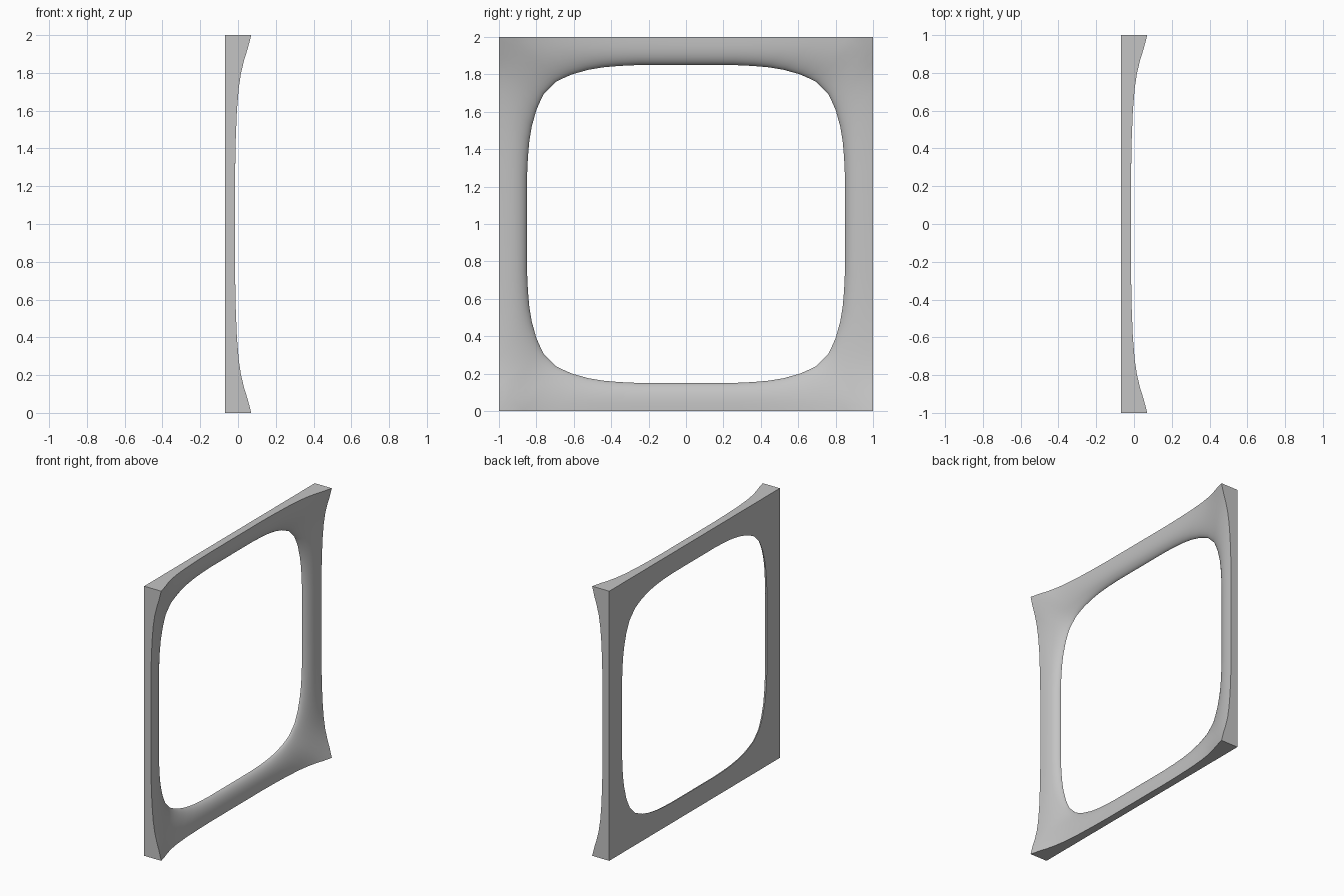
import bpy
import bmesh
import math

cube = bpy.data.objects.get("Cube")
if cube:
    bpy.data.objects.remove(cube, do_unlink=True)

BACK = -0.07     # flat rear plane
RIM = -0.015     # rim height along the middle of each side
ROWS = 12        # rows across the frame from rim to opening

# Half a side: (rim position, rim height, opening across, opening out)
HALF = [(0, -.015, 0, .85), (.3, -.015, .25, .85), (.45, -.012, .36, .845),
        (.6, -.006, .44, .838), (.72, .004, .52, .825), (.8, .016, .61, .80),
        (.87, .033, .655, .78), (.93, .052, .695, .76), (1, .07, .73, .725)]


def spokes():
    """Spokes (outer point, inner point, rim height) all round the frame."""
    quarter = [((u, 1), (a, b), h) for u, h, a, b in HALF]
    quarter += [((1, u), (b, a), h) for u, h, a, b in HALF[-2:0:-1]]
    ring = []
    for _ in range(4):
        ring += quarter
        quarter = [((o[1], -o[0]), (i[1], -i[0]), h) for o, i, h in quarter]
    return ring


def bridge(bm, first, second):
    """Join two closed rings of vertices with quads."""
    n = len(first)
    for k in range(n):
        j = (k + 1) % n
        bm.faces.new((first[k], first[j], second[j], second[k]))


bm = bmesh.new()
ring = spokes()

# Sculpted front: rounds over into the opening and flares up at the corners
rows = []
for r in range(ROWS + 1):
    s = math.sin(r / ROWS * math.pi / 2)
    rounding = max(0, 1 - s ** 3) ** 0.6
    row = []
    for o, i, h in ring:
        y, z = (p + (q - p) * s for p, q in zip(o, i))
        x = BACK + (RIM - BACK) * rounding + (h - RIM) * (1 - s) ** 1.6
        row.append(bm.verts.new((x, y, z + 1)))
    rows.append(row)
for first, second in zip(rows, rows[1:]):
    bridge(bm, first, second)

# Flat outer sides and flat back
back = [bm.verts.new((BACK, o[0], o[1] + 1)) for o, i, h in ring]
bridge(bm, back, rows[0])
bridge(bm, rows[-1], back)
bmesh.ops.recalc_face_normals(bm, faces=bm.faces)

mesh = bpy.data.meshes.new("window_frame")
bm.to_mesh(mesh)
bm.free()
frame = bpy.data.objects.new("window_frame", mesh)
bpy.context.collection.objects.link(frame)

# Plain grey finish
grey = bpy.data.materials.new("plain_grey")
grey.use_nodes = True
colour = (0.55, 0.55, 0.55, 1)
grey.diffuse_color = colour
grey.node_tree.nodes["Principled BSDF"].inputs["Base Color"].default_value = colour
mesh.materials.append(grey)

bpy.ops.object.select_all(action="DESELECT")
frame.select_set(True)
bpy.context.view_layer.objects.active = frame
bpy.ops.object.shade_smooth_by_angle(angle=math.radians(38))
